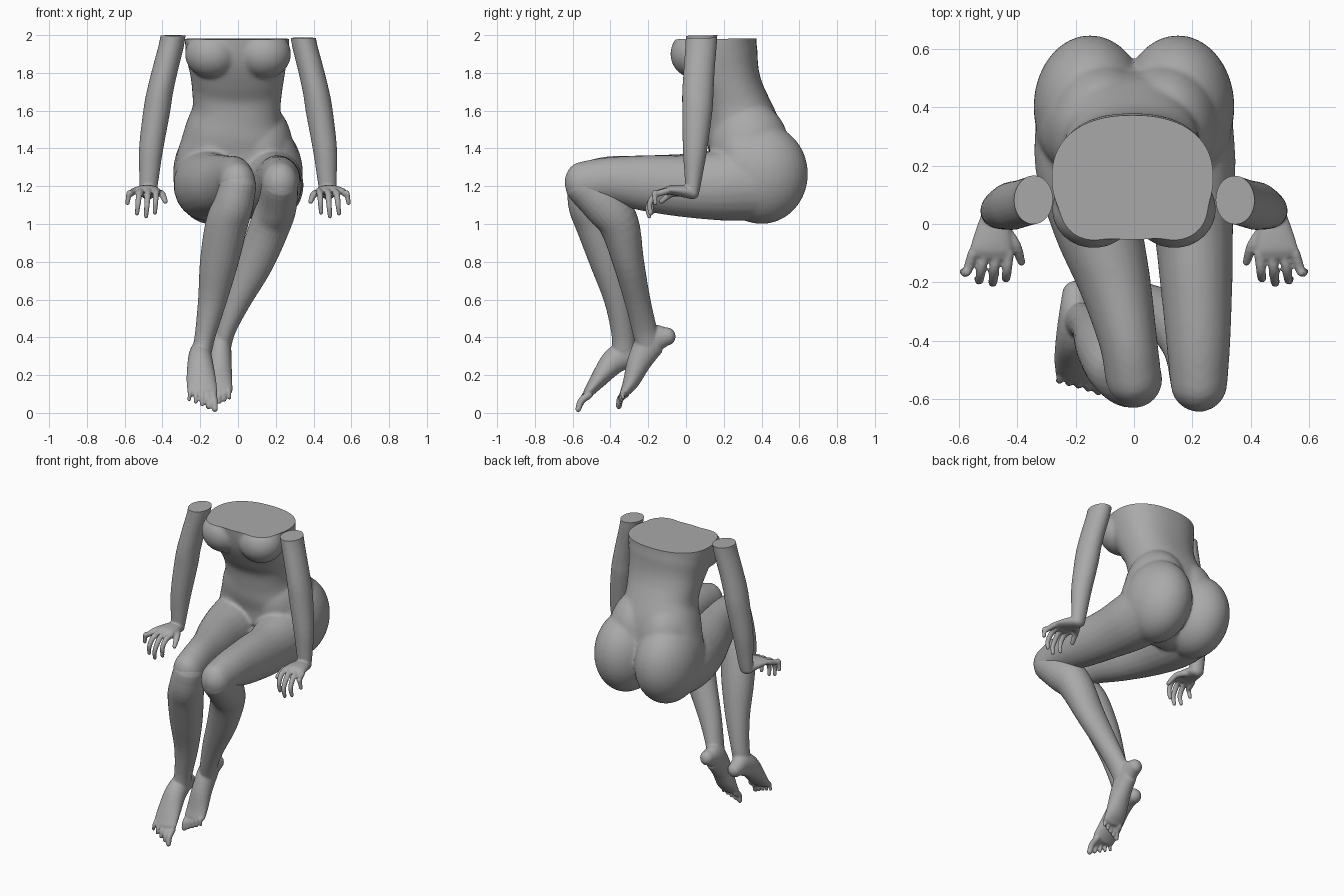
import bpy, bmesh, math
from mathutils import Vector

if "Cube" in bpy.data.objects:
    bpy.data.objects.remove(bpy.data.objects["Cube"], do_unlink=True)

clay = bpy.data.materials.new("plain_grey")
clay.use_nodes = True
GREY = (0.40, 0.40, 0.40, 1)
clay.diffuse_color = GREY
clay.node_tree.nodes["Principled BSDF"].inputs["Base Color"].default_value = GREY
clay.node_tree.nodes["Principled BSDF"].inputs["Roughness"].default_value = 0.7


def spline(pts, steps):
    """Catmull-Rom through stations (x, y, z, half width, half depth)."""
    pts = [Vector(p) for p in pts]
    ext = [pts[0] * 2 - pts[1]] + pts + [pts[-1] * 2 - pts[-2]]
    out = []
    for i in range(1, len(ext) - 2):
        a, b, c, d = ext[i - 1:i + 3]
        for k in range(steps):
            t = k / steps
            out.append(0.5 * (2 * b + (c - a) * t + (2 * a - 5 * b + 4 * c - d) * t * t
                              + (3 * b - a - 3 * c + d) * t ** 3))
    return out + [pts[-1]]


def tube(bm, stations, sides=24, power=2.0):
    """Loft elliptical rings along a path, with rounded ends."""
    st = spline(stations, 4)
    P = [Vector(s[:3]) for s in st]
    R = [(s[3], s[4]) for s in st]
    T = [(P[min(i + 1, len(P) - 1)] - P[max(i - 1, 0)]).normalized() for i in range(len(P))]
    rings = list(zip(P, R, T))

    def cap(p, r, t, sign):
        h = min(r)
        return [(p + t * sign * h * math.sin(u), (r[0] * math.cos(u), r[1] * math.cos(u)), t)
                for u in (0.35, 0.7, 1.05, 1.35)]
    rings = cap(*rings[0], -1)[::-1] + rings + cap(*rings[-1], 1)
    loops = []
    for p, r, t in rings:
        ax = (Vector((1, 0, 0)) - t * t.x).normalized()
        ay = t.cross(ax)
        loop = []
        for k in range(sides):
            c, s = math.cos(math.tau * k / sides), math.sin(math.tau * k / sides)
            c = math.copysign(abs(c) ** (2 / power), c)
            s = math.copysign(abs(s) ** (2 / power), s)
            loop.append(bm.verts.new(p + ax * r[0] * c + ay * r[1] * s))
        loops.append(loop)
    for a, b in zip(loops, loops[1:]):
        for k in range(sides):
            j = (k + 1) % sides
            bm.faces.new((a[k], a[j], b[j], b[k]))
    bm.faces.new(loops[0][::-1])
    bm.faces.new(loops[-1])


def ball(bm, centre, radii):
    geo = bmesh.ops.create_uvsphere(bm, u_segments=32, v_segments=20, radius=1)["verts"]
    bmesh.ops.scale(bm, vec=radii, verts=geo)
    bmesh.ops.translate(bm, vec=centre, verts=geo)


def finish(name, bm, voxel, smooth, cut=None):
    """Fuse the overlapping forms, soften the joins, slice the top flat."""
    bmesh.ops.recalc_face_normals(bm, faces=bm.faces)
    me = bpy.data.meshes.new(name)
    bm.to_mesh(me)
    bm.free()
    ob = bpy.data.objects.new(name, me)
    bpy.context.collection.objects.link(ob)
    bpy.ops.object.select_all(action='DESELECT')
    ob.select_set(True)
    bpy.context.view_layer.objects.active = ob
    m = ob.modifiers.new("fuse", 'REMESH')
    m.mode, m.voxel_size = 'VOXEL', voxel
    m = ob.modifiers.new("soften", 'SMOOTH')
    m.factor, m.iterations = 0.5, smooth
    for n in ("fuse", "soften"):
        bpy.ops.object.modifier_apply(modifier=n)
    if cut:
        bm = bmesh.new()
        bm.from_mesh(ob.data)
        res = bmesh.ops.bisect_plane(bm, geom=bm.verts[:] + bm.edges[:] + bm.faces[:],
                                     plane_co=cut[0], plane_no=cut[1], clear_outer=True)
        edges = [e for e in res["geom_cut"] if isinstance(e, bmesh.types.BMEdge)]
        bmesh.ops.edgeloop_fill(bm, edges=edges)
        bmesh.ops.recalc_face_normals(bm, faces=bm.faces)
        bm.to_mesh(ob.data)
        bm.free()
    ob.data.materials.clear()
    ob.data.materials.append(clay)
    bpy.ops.object.shade_smooth_by_angle(angle=math.radians(40))


# Torso, hips and thighs
bm = bmesh.new()
tube(bm, [(-.005, .155, 2.08, .28, .215), (-.005, .162, 1.95, .275, .212), (-.004, .18, 1.87, .265, .205),
          (-.003, .205, 1.79, .25, .187), (-.005, .24, 1.7, .238, .17), (-.008, .272, 1.6, .234, .183),
          (-.015, .3, 1.5, .268, .2), (-.01, .322, 1.4, .312, .2), (0, .335, 1.27, .335, .2),
          (0, .32, 1.19, .28, .15)], power=2.3, sides=40)
for s in (-1, 1):
    ball(bm, (.138 * s, .05, 1.9), (.143, .133, .13))        # chest
    ball(bm, (.15 * s, .4, 1.265), (.194, .246, .265))       # seat
    ball(bm, (.11 * s, .335, 1.4), (.18, .212, .25))         # upper hip
tube(bm, [(-.165, .38, 1.22, .17, .2), (-.16, .2, 1.205, .178, .188), (-.125, 0, 1.205, .153, .168),
          (-.066, -.2, 1.215, .124, .15), (-.02, -.4, 1.235, .1, .125), (-.002, -.525, 1.215, .096, .116)])
tube(bm, [(.165, .38, 1.22, .17, .2), (.18, .2, 1.205, .168, .188), (.202, 0, 1.2, .138, .165),
          (.213, -.2, 1.215, .124, .15), (.22, -.4, 1.23, .11, .125), (.222, -.545, 1.215, .098, .116)])
finish("body", bm, .0105, 10, cut=((0, .15, 1.98), (0, -.01, 1)))


# Lower legs: shin stations, foot stations, then big toe and little toe tips
def lower_leg(name, shin, foot, big, little):
    bm = bmesh.new()
    tube(bm, shin)
    tube(bm, foot)
    end = Vector(foot[-1][:3])
    for i in range(5):
        f = i / 4
        tip = Vector(big).lerp(Vector(little), f)
        base = end.copy()
        base.x += (tip.x - end.x) * .85
        base.z += (tip.z - (big[2] + little[2]) / 2) * .6
        r = .022 - .008 * f ** .5
        mid = base.lerp(tip, .6) + Vector((0, -.008, .012))
        tube(bm, [(*base, r, r), (*mid, r * .85, r * .85), (*tip, r * .75, r * .75)], sides=12)
    finish(name, bm, .0065, 5)


lower_leg("right_lower_leg",
          [(0, -.53, 1.2, .097, .1), (-.025, -.515, 1.1, .106, .108), (-.06, -.475, 1.0, .112, .11),
           (-.1, -.412, .8, .102, .097), (-.135, -.36, .6, .077, .074), (-.172, -.333, .42, .056, .062),
           (-.192, -.33, .32, .052, .062)],
          [(-.2, -.24, .3, .046, .048), (-.2, -.31, .31, .057, .073), (-.2, -.385, .27, .067, .068),
           (-.195, -.46, .18, .078, .046), (-.188, -.515, .11, .08, .028)],
          (-.122, -.57, .02), (-.258, -.535, .07))
lower_leg("left_lower_leg",
          [(.222, -.54, 1.2, .097, .1), (.208, -.43, 1.1, .104, .115), (.172, -.355, 1.0, .108, .107),
           (.095, -.305, .8, .096, .083), (0, -.258, .6, .072, .069), (-.06, -.222, .45, .053, .066),
           (-.085, -.2, .36, .05, .065)],
          [(-.09, -.1, .405, .045, .048), (-.092, -.175, .385, .055, .08), (-.096, -.243, .28, .062, .066),
           (-.1, -.288, .17, .07, .045), (-.1, -.32, .115, .072, .028)],
          (-.155, -.355, .035), (-.045, -.335, .08))

# Arms with hands, mirrored by the sign of x
for side, s in (("left", 1), ("right", -1)):
    bm = bmesh.new()

    def limb(pts, **kw):
        tube(bm, [(p[0] * s, *p[1:]) for p in pts], **kw)
    limb([(.335, .085, 2.06, .066, .085), (.352, .08, 1.95, .066, .083), (.385, .07, 1.82, .067, .082),
          (.413, .063, 1.7, .069, .083), (.43, .06, 1.6, .071, .08), (.46, .048, 1.4, .064, .065),
          (.47, .04, 1.26, .053, .048), (.475, .035, 1.18, .046, .038)])
    limb([(.475, .035, 1.165, .045, .034), (.48, -.02, 1.175, .06, .032),
          (.487, -.08, 1.18, .072, .025), (.49, -.105, 1.175, .076, .02)])
    # fingers
    for i, (tx, ty, tz) in enumerate([(.44, -.19, 1.06), (.487, -.205, 1.04),
                                      (.535, -.197, 1.055), (.585, -.172, 1.11)]):
        bx = .428 + .041 * i
        limb([(bx, -.1, 1.175, .018, .018), ((bx + tx) / 2, -.155, 1.16, .017, .017),
              (bx * .25 + tx * .75, ty + .005, tz + .055, .015, .015), (tx, ty + .01, tz, .012, .012)], sides=12)
    # thumb
    limb([(.445, -.02, 1.165, .024, .022), (.405, -.075, 1.16, .02, .018),
          (.385, -.13, 1.12, .014, .014)], sides=12)
    finish(side + "_arm", bm, .006, 4, cut=((.35 * s, .08, 1.985 if s > 0 else 1.998), (0, -.02, 1)))
